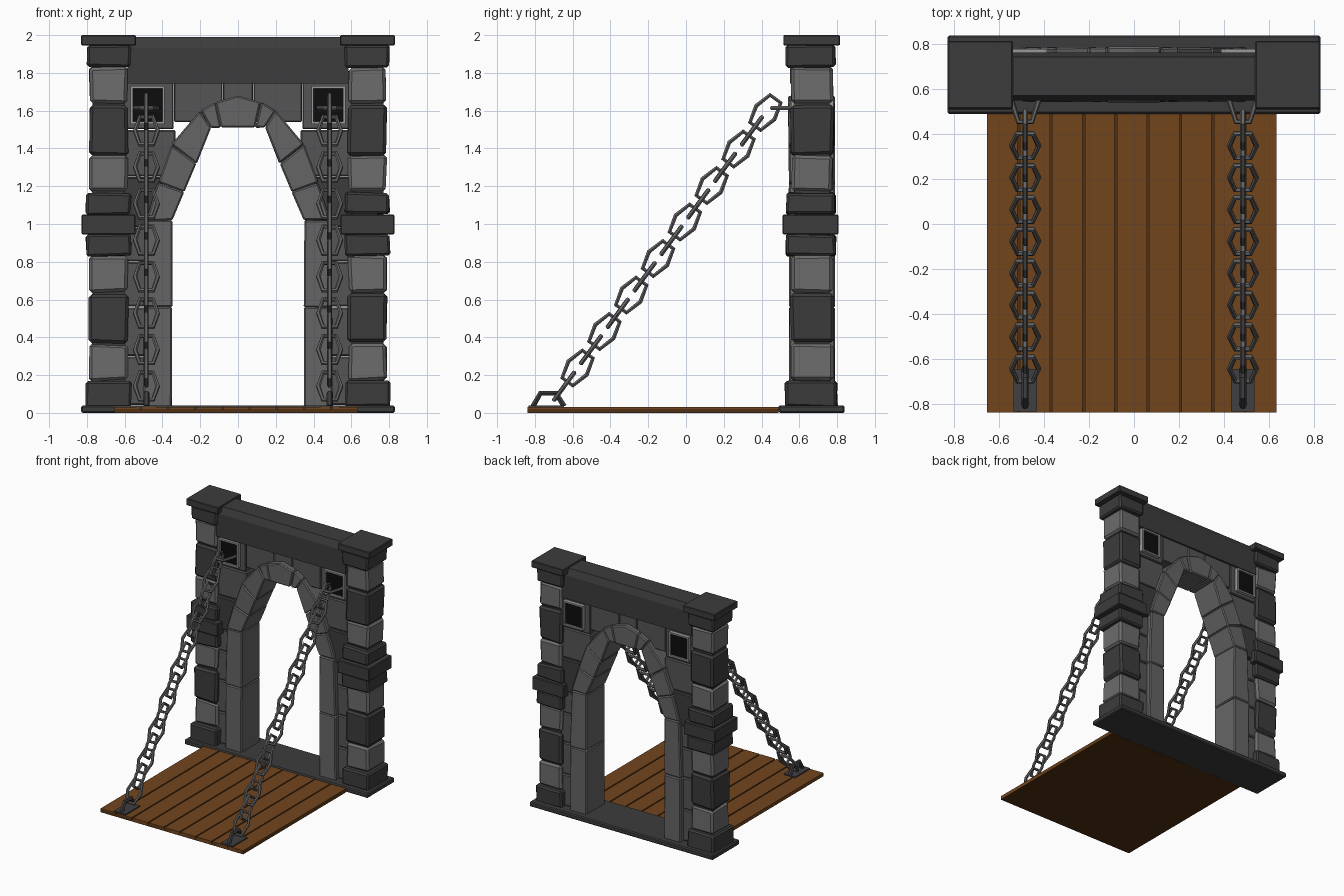
import bpy, bmesh, random
from math import pi, atan2
from mathutils import Vector, Matrix

if "Cube" in bpy.data.objects:
    bpy.data.objects.remove(bpy.data.objects["Cube"])

random.seed(4)


def mat(name, r, g, b):
    m = bpy.data.materials.new(name)
    m.diffuse_color = (r, g, b, 1)
    m.use_nodes = True
    m.node_tree.nodes["Principled BSDF"].inputs["Base Color"].default_value = m.diffuse_color
    return m


DARK = mat("dark_stone", .045, .045, .045)
LIGHT = mat("light_stone", .15, .15, .15)
WALL = mat("wall_stone", .09, .09, .09)
ARCH = mat("arch_stone", .13, .13, .13)
IRON = mat("iron", .13, .13, .13)
PLATE = mat("dark_iron", .05, .05, .055)
FRAME = mat("frame_metal", .32, .32, .32)
BLACK = mat("black", .004, .004, .004)
WOOD = mat("wood", .17, .06, .012)
GROOVE = mat("wood_groove", .08, .03, .006)


def finish(name, bm, material, bevel=0):
    bmesh.ops.recalc_face_normals(bm, faces=bm.faces)
    me = bpy.data.meshes.new(name)
    bm.to_mesh(me)
    bm.free()
    me.materials.append(material)
    ob = bpy.data.objects.new(name, me)
    bpy.context.collection.objects.link(ob)
    if bevel:
        b = ob.modifiers.new("bevel", 'BEVEL')
        b.width, b.segments = bevel, 1
    return ob


def prism(name, pts, y0, y1, material, bevel=0, jitter=0):
    """Extrude an XZ outline from y0 to y1."""
    bm = bmesh.new()
    f = bm.faces.new([bm.verts.new((x, y0, z)) for x, z in pts])
    r = bmesh.ops.extrude_face_region(bm, geom=[f])
    for v in r["geom"]:
        if isinstance(v, bmesh.types.BMVert):
            v.co.y = y1
    for v in bm.verts:
        v.co += Vector([random.uniform(-jitter, jitter) for _ in range(3)])
    return finish(name, bm, material, bevel)


def box(name, x0, x1, y0, y1, z0, z1, material, bevel=0, jitter=0):
    return prism(name, [(x0, z0), (x1, z0), (x1, z1), (x0, z1)], y0, y1, material, bevel, jitter)


def rod_path(name, pts, radius, material, closed=True):
    """Low-poly bar swept along straight segments."""
    cu = bpy.data.curves.new(name, 'CURVE')
    cu.dimensions = '3D'
    cu.bevel_depth, cu.bevel_resolution = radius, 1
    cu.use_fill_caps = True
    sp = cu.splines.new('POLY')
    sp.points.add(len(pts) - 1)
    for p, c in zip(sp.points, pts):
        p.co = (*c, 1)
    sp.use_cyclic_u = closed
    sp.use_smooth = False
    cu.materials.append(material)
    ob = bpy.data.objects.new(name, cu)
    bpy.context.collection.objects.link(ob)
    return ob


# Base slab
box("base_slab", -.83, .83, .49, .84, 0, .04, DARK, .008)

# Pillars: (z0, z1, half width, y0, y1, material, bevel)
courses = [
    (.03, .17, .118, .525, .80, DARK, .012), (.17, .365, .10, .56, .775, LIGHT, .016),
    (.37, .63, .102, .555, .78, DARK, .016), (.64, .835, .10, .56, .775, LIGHT, .016),
    (.83, .945, .118, .53, .79, DARK, .012), (.945, 1.05, .143, .51, .807, DARK, .006),
    (1.05, 1.165, .118, .53, .79, DARK, .012), (1.17, 1.36, .10, .56, .775, LIGHT, .016),
    (1.365, 1.63, .102, .555, .78, DARK, .016), (1.64, 1.83, .10, .56, .775, LIGHT, .016),
    (1.83, 1.945, .118, .53, .79, DARK, .012), (1.945, 2.0, .145, .515, .815, DARK, .005)]
for s in (-1, 1):
    c = s * .685
    box("pillar_core", c - .085, c + .085, .575, .76, .03, 1.95, DARK)
    for z0, z1, w, y0, y1, m, b in courses:
        j = .006 if b > .01 else 0
        box("pillar_stone", c - w, c + w, y0, y1, z0, z1, m, b, j)

# Lintel with chamfered top edges
lintel = [(.55, 1.745), (.765, 1.745), (.765, 1.935), (.745, 1.99), (.572, 1.99), (.55, 1.935)]
ob = prism("lintel", lintel, -.585, .585, DARK)
ob.data.transform(Matrix(((0, 1, 0, 0), (1, 0, 0, 0), (0, 0, 1, 0), (0, 0, 0, 1))))
ob.data.flip_normals()

# Wall stones between arch and pillars
box("wall_stone_centre", -.079, .079, .585, .75, 1.56, 1.76, WALL, .006)
rows = [(.04, .30), (.30, .56), (.56, .80), (.80, .98), (.98, 1.25), (1.25, 1.50)]
for s in (-1, 1):
    box("wall_stone_upper", *sorted((s * .081, s * .339)), .585, .75, 1.54, 1.76, WALL, .006)
    box("wall_stone_window", *sorted((s * .341, s * .61)), .585, .75, 1.502, 1.76, WALL, .006)
    for i, (z0, z1) in enumerate(rows):
        x0 = .33 if i == 5 else .40
        box("wall_stone_side", *sorted((s * x0, s * .61)), .585 - .012 * (i == 4),
            .75 + .012 * (i == 4), z0 + .002, z1 - .002, DARK if i == 4 else WALL, .008)

# Arch: pairs of inner and outer points, one stone between neighbours
inner = [(.35, .03), (.35, .56), (.35, 1.02), (.285, 1.17), (.22, 1.32), (.145, 1.51), (.09, 1.51)]
outer = [(.50, .03), (.50, .56), (.485, 1.02), (.425, 1.22), (.35, 1.42), (.20, 1.60), (.12, 1.645)]
for s in (-1, 1):
    for i in range(len(inner) - 1):
        quad = [inner[i], outer[i], outer[i + 1], inner[i + 1]]
        prism("arch_stone", [(s * x, z) for x, z in quad], .545, .787, ARCH, .008, .003)
prism("arch_keystone", [(-.09, 1.51), (.09, 1.51), (.12, 1.645), (0, 1.68), (-.12, 1.645)],
      .54, .79, ARCH, .008)

# Window openings, front and back
for s in (-1, 1):
    c = s * .478
    box("window_dark", c - .08, c + .08, .572, .765, 1.54, 1.72, BLACK)
    for x0, x1, z0, z1 in ((-.09, .09, 1.53, 1.543), (-.09, .09, 1.717, 1.73),
                           (-.09, -.077, 1.543, 1.717), (.077, .09, 1.543, 1.717)):
        box("window_frame", c + x0, c + x1, .555, .78, z0, z1, FRAME)

# Drawbridge deck
box("deck_base", -.65, .635, -.84, .49, 0, .02, GROOVE)
edges = [-.655, -.513, -.37, -.224, -.081, .062, .207, .351, .494, .635]
for a, b in zip(edges, edges[1:]):
    box("deck_plank", a + .005 * (a > -.65), b - .005 * (b < .63), -.84, .49, .002, .03, WOOD)

# Chains of alternating six-sided links
hexagon = [(.035, .09), (.06, 0), (.035, -.09), (-.035, -.09), (-.06, 0), (-.035, .09)]
start, step = Vector((0, .42, 1.59)), Vector((0, -.071, -.0966))
along, side = step.normalized(), Vector((1, 0, 0))
normal = along.cross(side)
for s in (-1, 1):
    cx = Vector((s * .485, 0, 0))
    for i in range(16):
        across = side if i % 2 else normal
        centre = start + cx + step * i
        rod_path("chain_link", [centre + across * u + along * v for u, v in hexagon], .0125, IRON)
    # Wall staple
    rod_path("wall_staple", [cx + Vector(p) for p in
             ((-.06, .60, 1.615), (-.06, .55, 1.615), (-.03, .455, 1.615),
              (.03, .455, 1.615), (.06, .55, 1.615), (.06, .60, 1.615))], .0125, IRON, False)
    # Deck anchor
    x = cx.x
    box("anchor_plate", x - .052, x + .052, -.835, -.645, .03, .04, PLATE)
    rod_path("anchor_loop", [(x, -.81, .035), (x, -.77, .105), (x, -.69, .105), (x, -.645, .035)],
             .016, PLATE, False)
